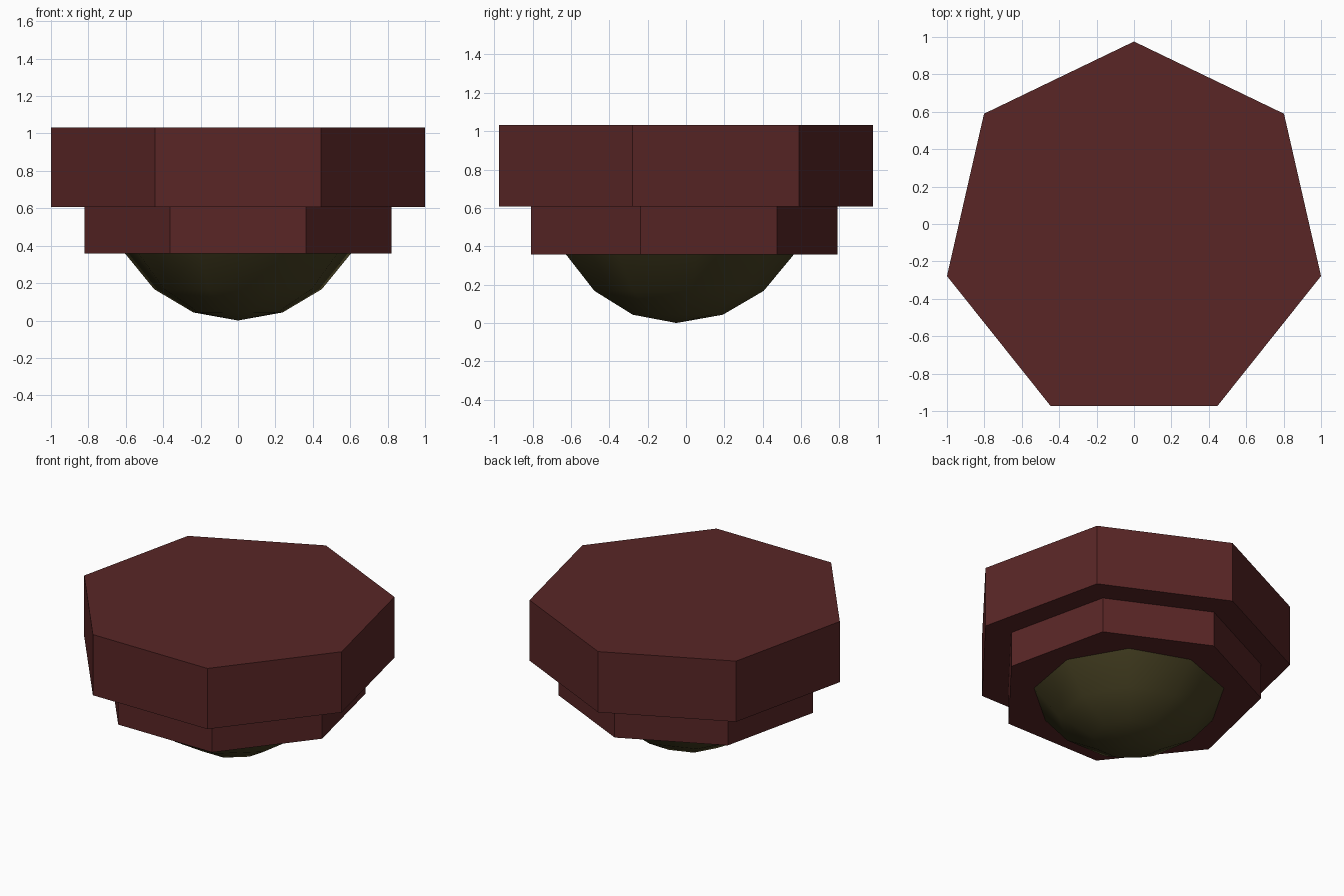
import bpy, bmesh, math

if "Cube" in bpy.data.objects:
    bpy.data.objects.remove(bpy.data.objects["Cube"])

CY = -0.05  # centre of the odd-sided plan, so that its bounds centre on y = 0


def material(name, rgb):
    m = bpy.data.materials.new(name)
    m.diffuse_color = (*rgb, 1.0)
    m.use_nodes = True
    m.node_tree.nodes["Principled BSDF"].inputs["Base Color"].default_value = m.diffuse_color
    return m


red = material("dark red", (0.100, 0.019, 0.019))
olive = material("dark olive", (0.062, 0.052, 0.016))


def lathe(name, profile, sides, mat):
    """Turn (radius, z) points into a closed low-poly solid, one corner at +y."""
    bm = bmesh.new()
    rings = []
    for r, z in profile:
        if r == 0:
            rings.append([bm.verts.new((0, CY, z))] * sides)
            continue
        angles = [math.pi / 2 + math.tau * i / sides for i in range(sides)]
        rings.append([bm.verts.new((r * math.cos(a), CY + r * math.sin(a), z)) for a in angles])
    for low, high in zip(rings, rings[1:]):
        for i in range(sides):
            j = (i + 1) % sides
            corners = dict.fromkeys((low[i], low[j], high[j], high[i]))
            bm.faces.new(list(corners))
    for ring in (rings[0], rings[-1]):
        if len(set(ring)) > 1:
            bm.faces.new(ring)
    bmesh.ops.recalc_face_normals(bm, faces=bm.faces)
    mesh = bpy.data.meshes.new(name)
    bm.to_mesh(mesh)
    bm.free()
    mesh.materials.append(mat)
    ob = bpy.data.objects.new(name, mesh)
    bpy.context.collection.objects.link(ob)
    return ob


# Two stacked seven-sided slabs
lathe("upper_slab", [(1.0257, 0.606), (1.0257, 1.032)], 7, red)
lathe("lower_slab", [(0.841, 0.358), (0.841, 0.606)], 7, red)

# Nine-sided rounded underside, in 20 degree steps from the lowest point
bowl = [(0.708 * math.sin(math.radians(a)), 0.716 * (1 - math.cos(math.radians(a))))
        for a in (0, 20, 40, 60)]
underside = lathe("rounded_underside", bowl, 9, olive)
for face in underside.data.polygons:
    face.use_smooth = len(face.vertices) < 9
